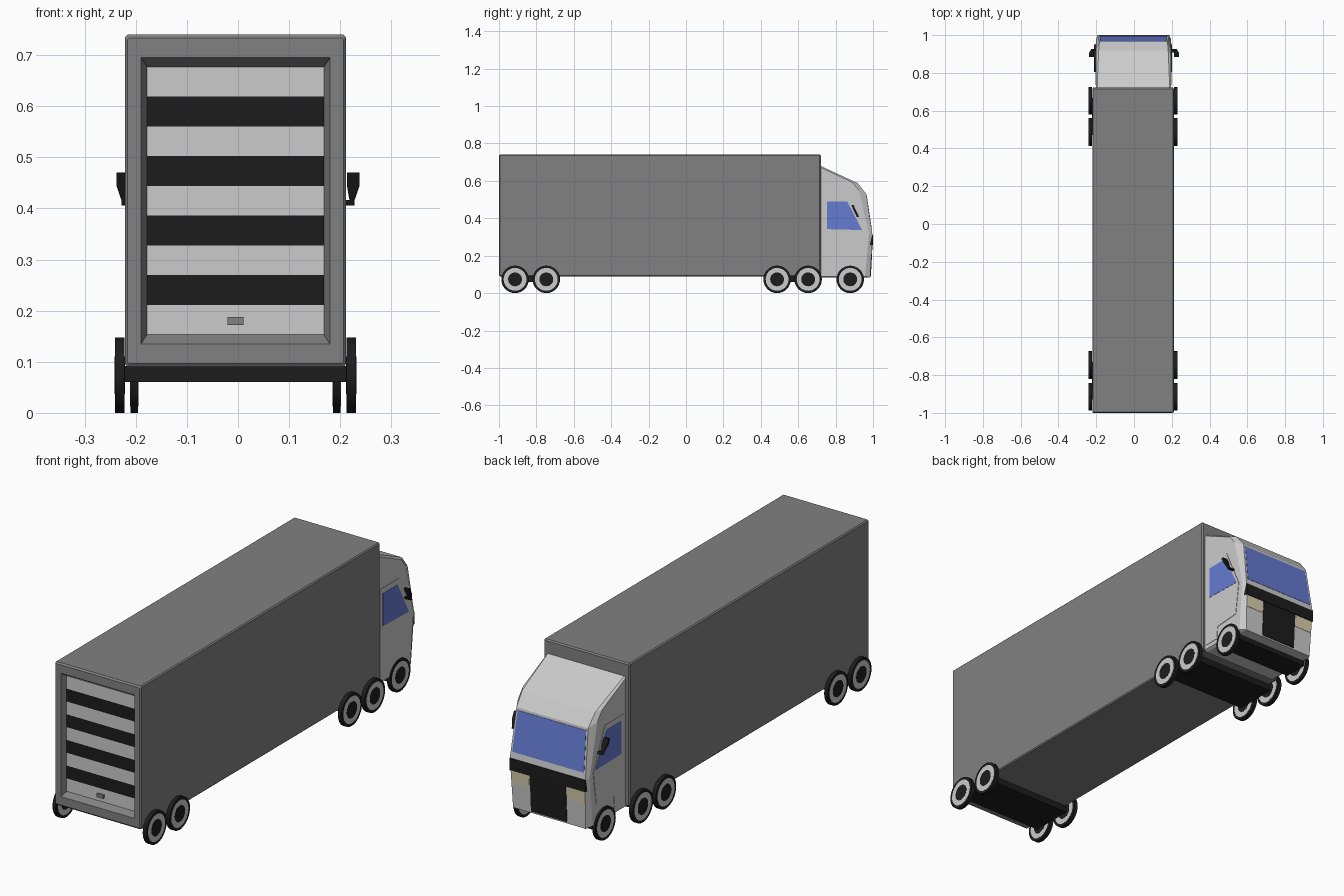
import bpy, bmesh, math
from mathutils import Vector

if "Cube" in bpy.data.objects:
    bpy.data.objects.remove(bpy.data.objects["Cube"])


def material(name, r, g, b):
    m = bpy.data.materials.new(name)
    m.diffuse_color = (r, g, b, 1)
    m.use_nodes = True
    m.node_tree.nodes["Principled BSDF"].inputs["Base Color"].default_value = m.diffuse_color
    return m


BLACK = material("black", 0.012, 0.012, 0.012)
DARK = material("dark_grey", 0.22, 0.22, 0.22)
LIGHT = material("light_grey", 0.65, 0.65, 0.65)
GLASS = material("blue_glass", 0.13, 0.2, 0.65)
LAMP = material("lamp", 0.7, 0.62, 0.42)
C = -0.005  # trailer and axle centre line


def finish(name, bm, mat):
    bmesh.ops.recalc_face_normals(bm, faces=bm.faces)
    me = bpy.data.meshes.new(name)
    bm.to_mesh(me)
    bm.free()
    me.materials.append(mat)
    ob = bpy.data.objects.new(name, me)
    bpy.context.collection.objects.link(ob)
    return ob


def loft(name, rings, mat):
    """Skin closed rings of equal length and cap both ends."""
    bm = bmesh.new()
    rows = [[bm.verts.new(p) for p in r] for r in rings]
    n = len(rows[0])
    for a, b in zip(rows, rows[1:]):
        for i in range(n):
            bm.faces.new((a[i], a[(i + 1) % n], b[(i + 1) % n], b[i]))
    bm.faces.new(rows[0])
    bm.faces.new(rows[-1])
    return finish(name, bm, mat)


def prism(name, pts, offset, mat):
    o = Vector(offset)
    return loft(name, [pts, [Vector(p) + o for p in pts]], mat)


def box(name, x0, x1, y0, y1, z0, z1, mat):
    pts = [(x0, y0, z0), (x1, y0, z0), (x1, y0, z1), (x0, y0, z1)]
    return prism(name, pts, (0, y1 - y0, 0), mat)


# Trailer body with chamfered edges and a recessed rear doorway
def rect(y, hw, z0, z1, c):
    pts = [(hw - c, z0), (hw, z0 + c), (hw, z1 - c), (hw - c, z1)]
    pts += [(-x, z) for x, z in reversed(pts)]
    return [(x + C, y, z) for x, z in pts]


loft("trailer_body", [
    rect(0.722, 0.211, 0.095, 0.735, 0.003),
    rect(0.715, 0.216, 0.09, 0.74, 0.005),
    rect(-0.994, 0.216, 0.09, 0.74, 0.005),
    rect(-1.0, 0.211, 0.097, 0.733, 0.003),
    rect(-1.0, 0.185, 0.135, 0.695, 0.0005),
    rect(-0.972, 0.173, 0.153, 0.677, 0.0005)], DARK)

# Rear shutter: alternating slats and a handle
step = (0.677 - 0.153) / 9
for i in range(9):
    z = 0.153 + i * step
    box(f"shutter_slat_{i}", C - 0.173, C + 0.173, -0.975, -0.971,
        z, z + step, BLACK if i % 2 else LIGHT)
box("shutter_handle", C - 0.016, C + 0.016, -0.985, -0.974, 0.172, 0.188, DARK)

# Wheels and axle housings
def cylinder(name, x, y, z, r, depth, mat):
    ring = [(x - depth / 2, y + r * math.cos(a), z + r * math.sin(a))
            for a in (math.tau * k / 32 for k in range(32))]
    ob = prism(name, ring, (depth, 0, 0), mat)
    bpy.ops.object.select_all(action='DESELECT')
    bpy.context.view_layer.objects.active = ob
    ob.select_set(True)
    bpy.ops.object.shade_smooth_by_angle()


R = 0.0735
wheels = [(y, 0.2265, 0.018) for y in (-0.914, -0.747, 0.487, 0.653)]
wheels.append((0.878, 0.198, 0.015))
for i, (y, x, d) in enumerate(wheels):
    for side, s in (("left", -1), ("right", 1)):
        cx = C + s * x
        cylinder(f"tyre_{side}_{i}", cx, y, R, R, d, BLACK)
        cylinder(f"rim_{side}_{i}", cx, y, R, 0.061, d + 0.001, LIGHT)
        cylinder(f"hub_{side}_{i}", cx, y, R, 0.037, d + 0.002, BLACK)
for name, y0, y1, hw in (("rear", -0.93, -0.73, 0.218),
                         ("middle", 0.47, 0.67, 0.218),
                         ("cab", 0.82, 0.935, 0.192)):
    box(name + "_axle_housing", C - hw, C + hw, y0, y1, 0.06, 0.092, BLACK)

# Cab: outer side profile bridged to a wider-reaching front profile
side = [(0.72, 0.09), (0.958, 0.09), (0.978, 0.32),
        (0.925, 0.55), (0.89, 0.592), (0.72, 0.672)]
front = [(0.72, 0.083, 0.188), (0.985, 0.083, 0.182), (0.997, 0.31, 0.190),
         (0.964, 0.53, 0.180), (0.918, 0.588, 0.184), (0.72, 0.68, 0.192)]
K = -0.003
loft("cab_shell", [
    [(K - 0.199, y, z) for y, z in side],
    [(K - w, y, z) for y, z, w in front],
    [(K + w, y, z) for y, z, w in front],
    [(K + 0.199, y, z) for y, z in side]], LIGHT)


# Nose panels laid on the sloping front
def nose_y(z):
    if z < 0.31:
        return 0.985 + (z - 0.083) * 0.053
    return 0.997 - (z - 0.31) * 0.15


def nose_panel(name, z0, z1, xa0, xb0, xa1, xb1, mat, t=0.0015):
    pts = [(K + xa0, nose_y(z0), z0), (K + xb0, nose_y(z0), z0),
           (K + xb1, nose_y(z1), z1), (K + xa1, nose_y(z1), z1)]
    prism(name, pts, (0, t, 0), mat)


nose_panel("windscreen", 0.34, 0.52, -0.180, 0.180, -0.172, 0.172, GLASS)
nose_panel("grille", 0.09, 0.257, -0.09, 0.09, -0.09, 0.09, BLACK, 0.003)
nose_panel("headlight_left", 0.2, 0.257, -0.185, -0.095, -0.187, -0.095, LAMP)
nose_panel("headlight_right", 0.2, 0.257, 0.095, 0.185, 0.095, 0.187, LAMP)
bumper = [(-0.193, 0.984), (0.193, 0.984), (0.19, 1.0), (-0.19, 1.0)]
prism("nose_band", [(K + x, y, 0.257) for x, y in bumper], (0, 0, 0.054), BLACK)

# Side windows with a door surround, and mirrors
door = [(0.735, 0.11), (0.805, 0.11), (0.81, 0.17), (0.935, 0.18),
        (0.955, 0.33), (0.872, 0.515), (0.735, 0.515)]
window = [(0.755, 0.342), (0.942, 0.337), (0.862, 0.49), (0.755, 0.49)]
mirror = [(0.226, 0.41), (0.238, 0.445), (0.238, 0.47), (0.213, 0.47),
          (0.213, 0.445), (0.219, 0.41)]
arm = [(0.19, 0.406), (0.228, 0.406), (0.228, 0.416), (0.19, 0.416)]
for name, s in (("left", -1), ("right", 1)):
    prism("door_" + name, [(K + s * 0.198, y, z) for y, z in door],
          (s * 0.003, 0, 0), LIGHT)
    prism("side_window_" + name, [(K + s * 0.199, y, z) for y, z in window],
          (s * 0.003, 0, 0), GLASS)
    for part, shape in (("mirror_", mirror), ("mirror_arm_", arm)):
        prism(part + name,
              [(s * x, 0.912 - (z - 0.41) * 0.47, z) for x, z in shape],
              (0, 0.012, 0), BLACK)
